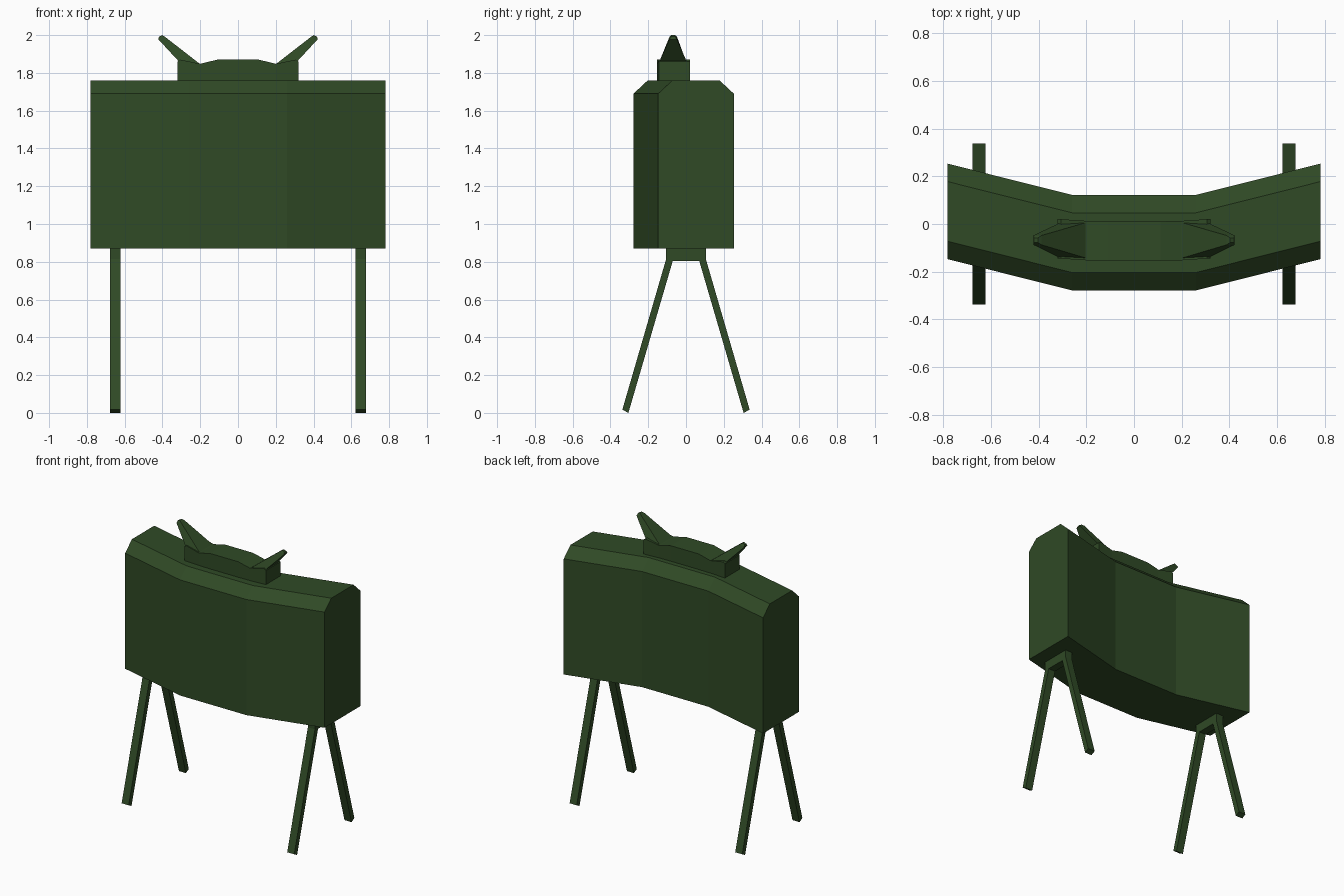
import bpy
import bmesh

if "Cube" in bpy.data.objects:
    bpy.data.objects.remove(bpy.data.objects["Cube"])

green = bpy.data.materials.new("olive_green")
green.diffuse_color = (0.029, 0.068, 0.019, 1)
green.use_nodes = True
green.node_tree.nodes["Principled BSDF"].inputs["Base Color"].default_value = green.diffuse_color


def loft(name, rings):
    """Skin matching closed rings of points and cap both ends."""
    bm = bmesh.new()
    loops = [[bm.verts.new(p) for p in ring] for ring in rings]
    n = len(loops[0])
    for a, b in zip(loops, loops[1:]):
        for i in range(n):
            j = (i + 1) % n
            bm.faces.new((a[i], a[j], b[j], b[i]))
    bm.faces.new(loops[0])
    bm.faces.new(loops[-1])
    bmesh.ops.recalc_face_normals(bm, faces=bm.faces)
    mesh = bpy.data.meshes.new(name)
    bm.to_mesh(mesh)
    bm.free()
    mesh.materials.append(green)
    obj = bpy.data.objects.new(name, mesh)
    bpy.context.collection.objects.link(obj)
    return obj


# Bent casing: one chamfered section swept through four stations
section = [(-0.2, 0.87), (0.2, 0.87), (0.2, 1.69), (0.125, 1.76),
           (-0.125, 1.76), (-0.2, 1.69)]
stations = [(-0.782, 0.053), (-0.26, -0.078), (0.26, -0.078), (0.782, 0.053)]
loft("casing", [[(x, y + c, z) for y, z in section] for x, c in stations])

# Sight block on top, dipped beside the raised middle
block = [(-0.32, 1.86, 0.008), (-0.305, 1.87, 0.007), (-0.2, 1.848, 0),
         (-0.11, 1.87, -0.002), (0.11, 1.87, -0.002), (0.2, 1.848, 0),
         (0.305, 1.87, 0.007), (0.32, 1.86, 0.008)]
loft("sight_block", [[(x, -0.152 + c, 1.75), (x, 0.013 + c, 1.75),
                      (x, 0.013 + c, z), (x, -0.152 + c, z)]
                     for x, z, c in block])

for side, s in (("left", -1), ("right", 1)):
    # Flared sight wing, tapering to a narrow tip
    def wing_ring(x0, z0, x1, z1, y0, y1):
        return [(s * x0, y0, z0), (s * x0, y1, z0),
                (s * x1, y1, z1), (s * x1, y0, z1)]
    loft(side + "_sight_wing", [
        wing_ring(0.2, 1.846, 0.308, 1.855, -0.143, 0.006),
        wing_ring(0.388, 1.992, 0.422, 1.978, -0.087, -0.048),
        wing_ring(0.402, 2.0, 0.418, 1.992, -0.078, -0.058)])

    # Forked leg pair, one flat profile given thickness
    half = [(0.07, 0.81), (0.305, 0.005), (0.337, 0.022),
            (0.105, 0.82), (0.105, 0.875)]
    profile = half + [(-y, z) for y, z in reversed(half)]
    loft(side + "_forked_leg", [[(s * x, y, max(0, z - 0.005)) for y, z in profile]
                                for x in (0.622, 0.677)])
